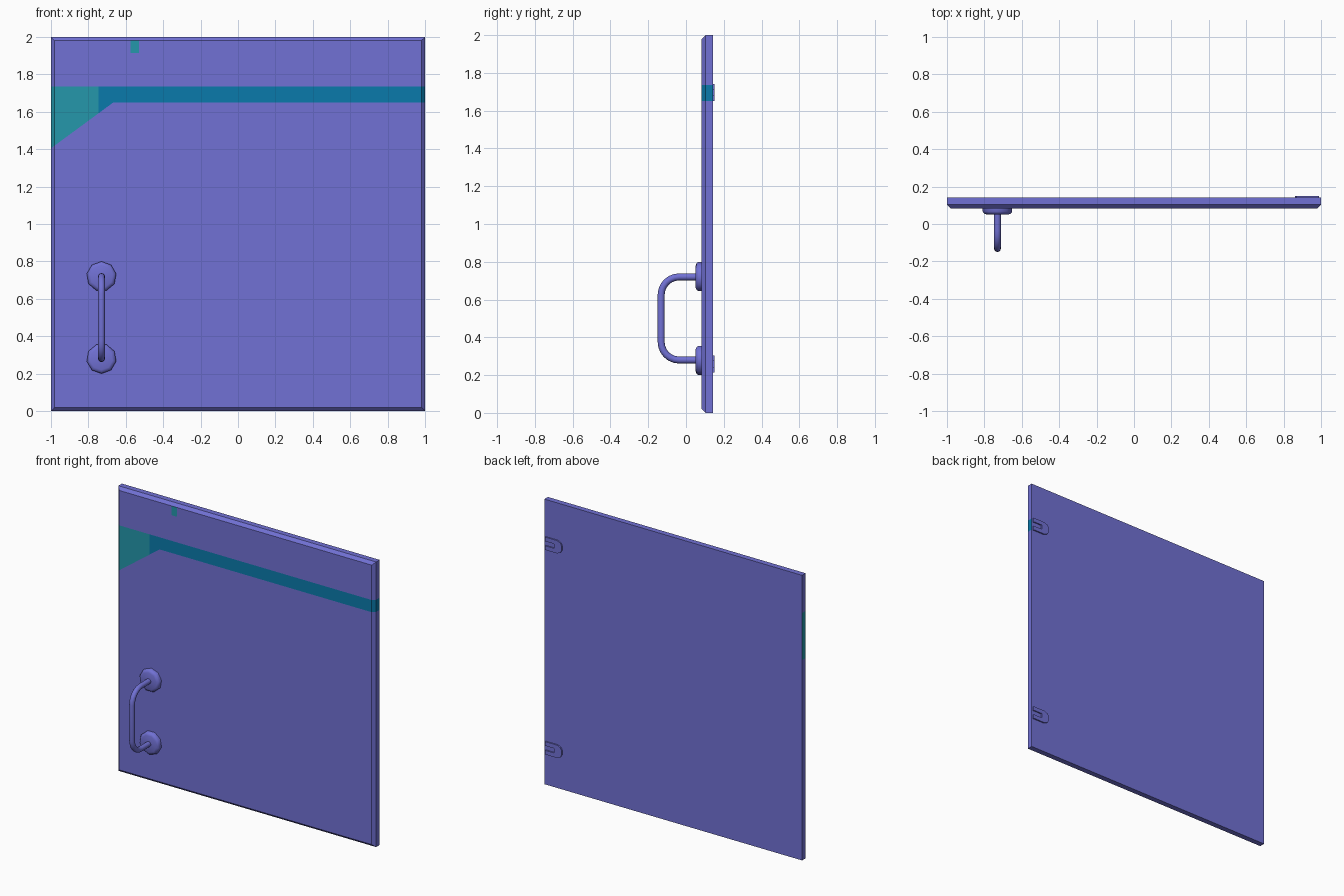
import bpy, bmesh, math
from mathutils import Vector

if "Cube" in bpy.data.objects:
    bpy.data.objects.remove(bpy.data.objects["Cube"])


def material(name, rgb):
    m = bpy.data.materials.new(name)
    m.diffuse_color = (*rgb, 1)
    m.use_nodes = True
    m.node_tree.nodes["Principled BSDF"].inputs["Base Color"].default_value = m.diffuse_color
    return m


VIOLET = material("violet", (0.165, 0.165, 0.66))
TEAL = material("teal", (0.018, 0.31, 0.41))
BLUE = material("blue teal", (0.003, 0.195, 0.41))


def finish(bm, name, mats, smooth=None):
    bmesh.ops.recalc_face_normals(bm, faces=bm.faces[:])
    me = bpy.data.meshes.new(name)
    bm.to_mesh(me)
    bm.free()
    for m in mats:
        me.materials.append(m)
    ob = bpy.data.objects.new(name, me)
    bpy.context.collection.objects.link(ob)
    if smooth:
        bpy.ops.object.select_all(action='DESELECT')
        ob.select_set(True)
        bpy.context.view_layer.objects.active = ob
        bpy.ops.object.shade_smooth_by_angle(angle=math.radians(smooth))
    return ob


def loft(bm, rings, caps=True):
    """Skin a list of closed rings of points."""
    rows = [[bm.verts.new(p) for p in r] for r in rings]
    n = len(rows[0])
    for a, b in zip(rows, rows[1:]):
        for i in range(n):
            j = (i + 1) % n
            bm.faces.new((a[i], a[j], b[j], b[i]))
    if caps:
        bm.faces.new(rows[0])
        bm.faces.new(rows[-1])


# Door panel: slab with chamfered front edges
FRONT, BACK, CH = 0.083, 0.142, 0.02


def rect(y, inset):
    a = 1 - inset
    return [(-a, y, inset), (a, y, inset), (a, y, 2 - inset), (-a, y, 2 - inset)]


bm = bmesh.new()
loft(bm, [rect(BACK, 0), rect(FRONT + CH, 0), rect(FRONT, CH)])
bmesh.ops.recalc_face_normals(bm, faces=bm.faces[:])

# Painted band: cut along its borders, then colour by position
SLOPE = 0.735
cuts = [((0, 0, 1.65), (0, 0, 1)), ((0, 0, 1.735), (0, 0, 1)), ((0, 0, 1.915), (0, 0, 1)),
        ((-0.745, 0, 0), (1, 0, 0)), ((-0.575, 0, 0), (1, 0, 0)), ((-0.53, 0, 0), (1, 0, 0)),
        ((-1, 0, 1.405), (-SLOPE, 0, 1))]
for co, no in cuts:
    bmesh.ops.bisect_plane(bm, geom=bm.verts[:] + bm.edges[:] + bm.faces[:],
                           plane_co=co, plane_no=no, dist=1e-5)
bm.normal_update()
for f in bm.faces:
    c = f.calc_center_median()
    if f.normal.y > 0.5:
        continue
    wedge = c.z > 1.405 + SLOPE * (c.x + 1)
    if c.z < 1.735 and (c.z > 1.65 or wedge):
        f.material_index = 1 if c.x < -0.745 else 2
    elif c.z > 1.915 and -0.575 < c.x < -0.53 and f.normal.y < -0.9:
        f.material_index = 1
finish(bm, "door_panel", [VIOLET, TEAL, BLUE])

# Pull handle: round bar swept along a bracket path
HX, HY, R, TUBE = -0.73, -0.1315, 0.095, 0.0185
Z_LOW, Z_HIGH = 0.28, 0.72
path = [(0.075, Z_HIGH, 0.0)]          # y, z, angle of the ring
for cz, start in ((Z_HIGH - R, 0), (Z_LOW + R, 90)):
    for k in range(7):
        t = math.radians(start + k * 15)
        path.append((HY + R - R * math.sin(t), cz + R * math.cos(t), t))
path.append((0.075, Z_LOW, math.pi))
bm = bmesh.new()
rings = []
for y, z, t in path:
    out = Vector((0, -math.sin(t), math.cos(t)))
    rings.append([Vector((HX, y, z)) + TUBE * (math.cos(a) * out + math.sin(a) * Vector((1, 0, 0)))
                  for a in (i * math.tau / 12 for i in range(12))])
loft(bm, rings)
finish(bm, "pull_handle", [VIOLET], 40)

# Nine-sided mounting flanges, one point outward
for name, z, s in (("upper_flange", Z_HIGH, 1), ("lower_flange", Z_LOW, -1)):
    bm = bmesh.new()
    loft(bm, [[(HX + r * math.sin(i * math.tau / 9), y, z + s * r * math.cos(i * math.tau / 9))
               for i in range(9)]
              for y, r in ((0.09, 0.08), (0.066, 0.08), (0.056, 0.073), (0.051, 0.06))])
    finish(bm, name, [VIOLET], 50)

# Slotted hinge plates on the back
half = [(0.92, 0.016), (0.99, 0.016), (0.99, 0.045), (0.895, 0.045), (0.87, 0.034), (0.86, 0.015)]
outline = half + [(x, -z) for x, z in reversed(half)]
for name, z0 in (("upper_hinge", 1.695), ("lower_hinge", 0.26)):
    bm = bmesh.new()
    loft(bm, [[(x, y, z0 + z) for x, z in outline] for y in (0.14, 0.151)])
    finish(bm, name, [VIOLET])
